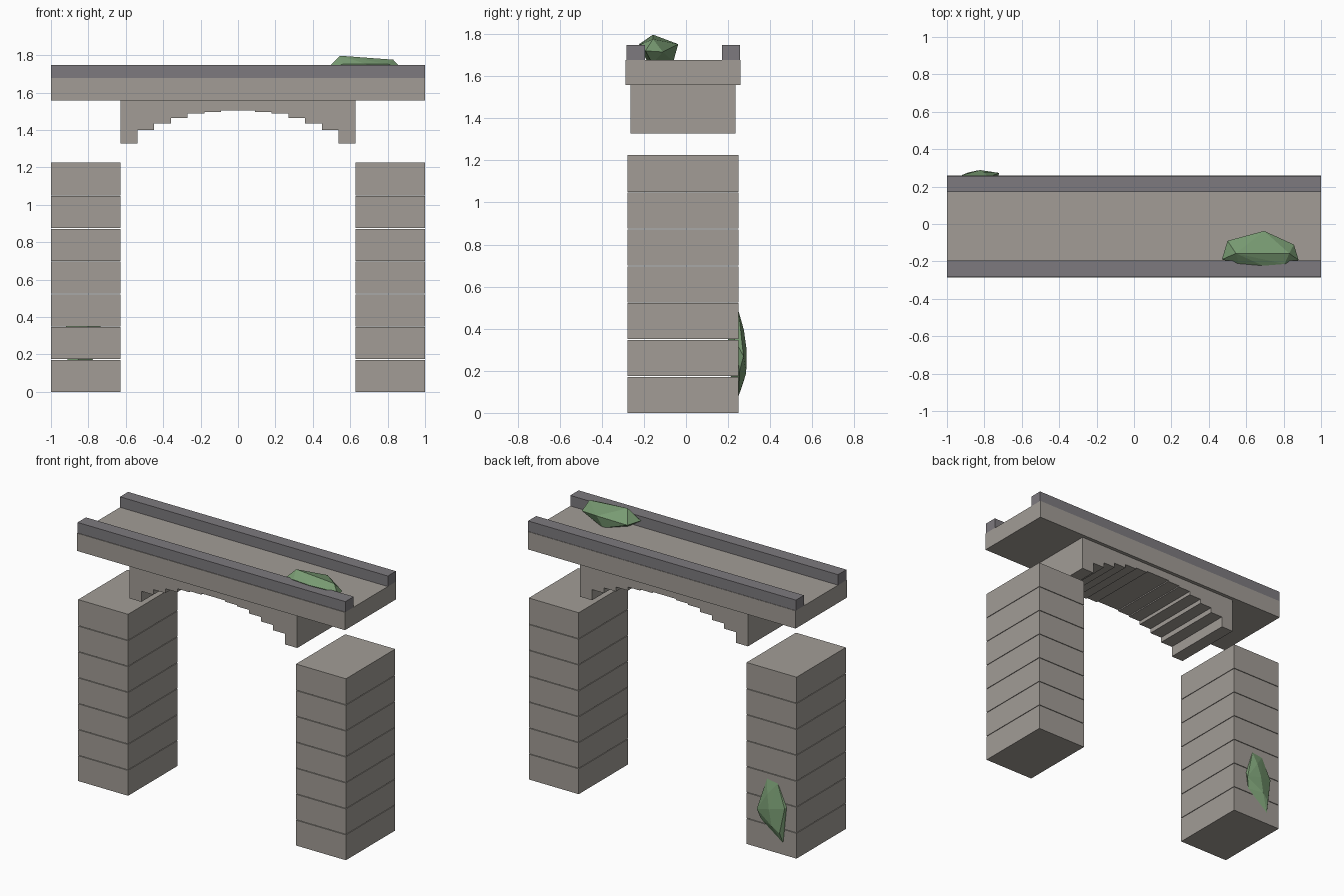
import bpy, bmesh

cube = bpy.data.objects.get("Cube")
if cube:
    bpy.data.objects.remove(cube, do_unlink=True)


def material(name, rgb):
    mat = bpy.data.materials.new(name)
    mat.use_nodes = True
    mat.diffuse_color = (*rgb, 1)
    mat.node_tree.nodes["Principled BSDF"].inputs["Base Color"].default_value = (*rgb, 1)
    return mat


stone = material("warm_grey_stone", (0.36, 0.335, 0.305))
dark_stone = material("dark_grey_stone", (0.205, 0.195, 0.21))
moss = material("moss_green", (0.19, 0.33, 0.17))


def finish(name, bm, mat):
    bmesh.ops.recalc_face_normals(bm, faces=bm.faces)
    mesh = bpy.data.meshes.new(name)
    bm.to_mesh(mesh)
    bm.free()
    mesh.materials.append(mat)
    obj = bpy.data.objects.new(name, mesh)
    bpy.context.collection.objects.link(obj)
    return obj


def add_box(bm, x, y, z):
    verts = bmesh.ops.create_cube(bm, size=1)["verts"]
    for v in verts:
        v.co = [lo + (c + 0.5) * (hi - lo) for c, (lo, hi) in zip(v.co, (x, y, z))]


def box(name, x, y, z, mat):
    bm = bmesh.new()
    add_box(bm, x, y, z)
    return finish(name, bm, mat)


def hull(name, points, mat):
    bm = bmesh.new()
    for p in points:
        bm.verts.new(p)
    result = bmesh.ops.convex_hull(bm, input=bm.verts)
    loose = {g for g in result["geom_interior"] + result["geom_unused"]
             if isinstance(g, bmesh.types.BMVert)}
    bmesh.ops.delete(bm, geom=list(loose), context="VERTS")
    return finish(name, bm, mat)


# Pillars: seven stacked courses with hairline joints
COURSES, COURSE, JOINT = 7, 0.175, 0.004
for side, x in (("right", (-1, -0.627)), ("left", (0.627, 1))):
    bm = bmesh.new()
    for i in range(COURSES):
        top = (i + 1) * COURSE - (JOINT if i < COURSES - 1 else 0)
        add_box(bm, x, (-0.277, 0.249), (i * COURSE, top))
    finish(side + "_pillar", bm, stone)

# Arch: stepped profile, mirrored about the centre and extruded in depth
heights = [1.505, 1.497, 1.489, 1.465, 1.435, 1.40, 1.328]
step = 0.627 / len(heights)
half = []
for i, z in enumerate(heights):
    if i:
        half.append((i * step, z))
    half.append(((i + 1) * step, z))
    if i < len(heights) - 1:
        half[-1:] = [((i + 1) * step, z)]
half.append((0.627, 1.557))
profile = half[::-1] + [(-x, z) for x, z in half]
bm = bmesh.new()
face = bm.faces.new([bm.verts.new((x, -0.264, z)) for x, z in profile])
extruded = bmesh.ops.extrude_face_region(bm, geom=[face])["geom"]
bmesh.ops.translate(bm, vec=(0, 0.499, 0),
                    verts=[g for g in extruded if isinstance(g, bmesh.types.BMVert)])
finish("stepped_arch", bm, stone)

# Deck and parapets
box("deck", (-1, 1), (-0.287, 0.259), (1.557, 1.677), stone)
box("front_parapet", (-1, 1), (-0.283, -0.194), (1.677, 1.748), dark_stone)
box("back_parapet", (-1, 1), (0.17, 0.256), (1.677, 1.748), dark_stone)

# Moss clump resting against the front parapet
hull("deck_moss", [
    (0.47, -0.19, 1.72), (0.50, -0.09, 1.72), (0.695, -0.037, 1.752),
    (0.855, -0.11, 1.715), (0.88, -0.193, 1.72), (0.545, -0.157, 1.797),
    (0.83, -0.157, 1.776), (0.56, -0.212, 1.752), (0.69, -0.223, 1.752),
    (0.805, -0.214, 1.752), (0.66, -0.06, 1.67), (0.56, -0.18, 1.66),
    (0.82, -0.16, 1.66)], moss)

# Moss patch on the back of the right pillar
hull("pillar_moss", [
    (-0.78, 0.25, 0.482), (-0.86, 0.25, 0.47), (-0.80, 0.275, 0.394),
    (-0.72, 0.273, 0.27), (-0.92, 0.262, 0.32), (-0.82, 0.288, 0.30),
    (-0.84, 0.286, 0.19), (-0.74, 0.255, 0.20), (-0.89, 0.274, 0.15),
    (-0.90, 0.25, 0.08), (-0.93, 0.24, 0.33), (-0.735, 0.23, 0.35),
    (-0.80, 0.20, 0.36), (-0.85, 0.21, 0.18)], moss)
